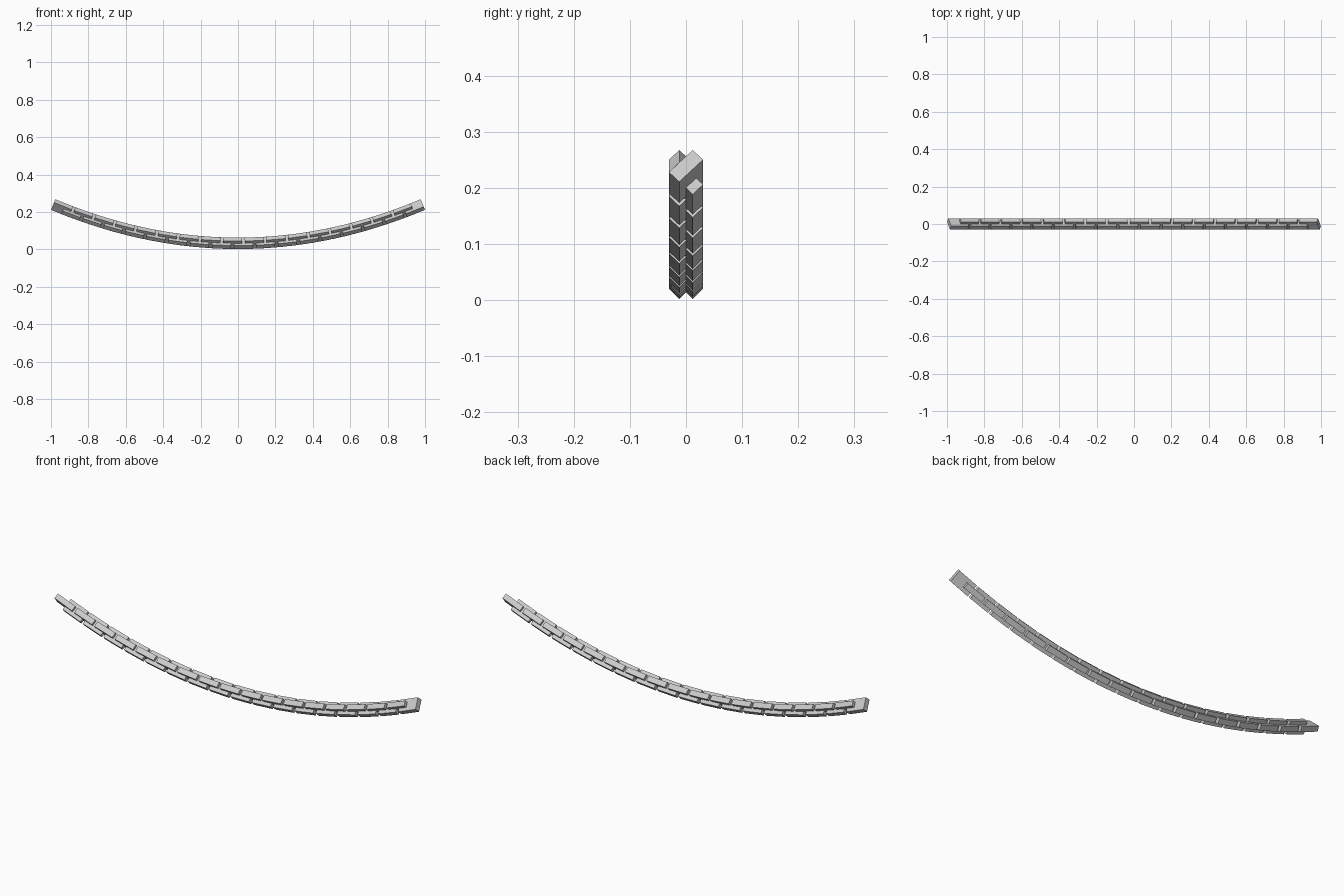
import bpy, bmesh, math
from mathutils import Matrix, Vector

if "Cube" in bpy.data.objects:
    bpy.data.objects.remove(bpy.data.objects["Cube"])

LINKS = 34                            # alternating flat plates
LENGTH, WIDTH, THICK = 0.102, 0.060, 0.026
SAG, HALF = 0.212, 0.988              # parabola z = SAG * x^2
LOW = 0.0325                          # height of the curve's lowest point


def arc(x):
    # arc length of the parabola from 0 to x
    u = 2 * SAG * x
    return (u * math.sqrt(1 + u * u) + math.asinh(u)) / (4 * SAG)


def x_at(s):
    # invert the arc length with a few Newton steps
    x = s
    for _ in range(8):
        x -= (arc(x) - s) / math.sqrt(1 + (2 * SAG * x) ** 2)
    return x


def make_link(i, s):
    x = x_at(s)
    slope = math.atan(2 * SAG * x)
    roll = math.radians(45 if i % 2 else -45)
    bm = bmesh.new()
    bmesh.ops.create_cube(bm, size=1)
    bmesh.ops.scale(bm, vec=Vector((LENGTH, WIDTH, THICK)), verts=bm.verts)
    mesh = bpy.data.meshes.new("chain_link")
    bm.to_mesh(mesh)
    bm.free()
    link = bpy.data.objects.new(f"chain_link_{i + 1}", mesh)
    link.matrix_world = (Matrix.Translation((x, 0, LOW + SAG * x * x))
                         @ Matrix.Rotation(-slope, 4, 'Y')
                         @ Matrix.Rotation(roll, 4, 'X'))
    bpy.context.collection.objects.link(link)


# chain of crossed links hanging along the curve
total = arc(HALF) - LENGTH / 2
for i in range(LINKS):
    make_link(i, -total + 2 * total * i / (LINKS - 1))
